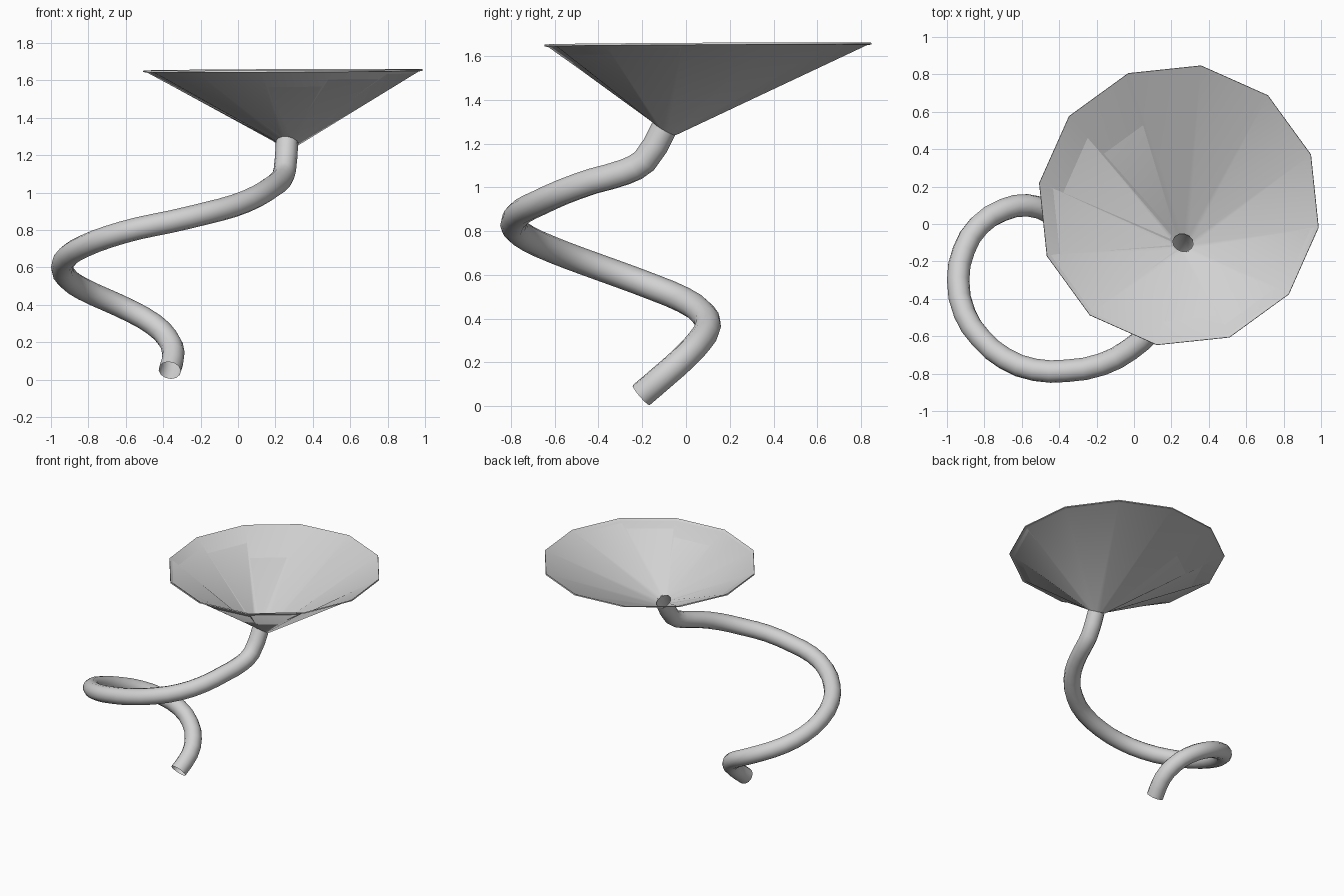
import bpy, bmesh, math
from mathutils import Vector

cube = bpy.data.objects.get("Cube")
if cube:
    bpy.data.objects.remove(cube, do_unlink=True)

grey = bpy.data.materials.new("light grey")
grey.use_nodes = True
colour = (0.64, 0.64, 0.64, 1)
grey.diffuse_color = colour
grey.node_tree.nodes["Principled BSDF"].inputs["Base Color"].default_value = colour

SIDES = 12
TUBE_RADIUS = 0.06

# Centre line of the spiral tube, from its open foot up to the funnel neck
path = [Vector(p) for p in (
    (-0.365, -0.205, 0.05), (-0.345, -0.10, 0.14), (-0.375, -0.01, 0.22),
    (-0.45, 0.06, 0.295), (-0.57, 0.10, 0.365), (-0.70, 0.075, 0.425),
    (-0.83, -0.01, 0.485), (-0.91, -0.14, 0.54), (-0.94, -0.30, 0.60),
    (-0.905, -0.48, 0.665), (-0.82, -0.61, 0.715), (-0.69, -0.72, 0.765),
    (-0.53, -0.78, 0.81), (-0.36, -0.785, 0.845), (-0.17, -0.75, 0.89),
    (-0.02, -0.67, 0.93), (0.10, -0.56, 0.98), (0.18, -0.42, 1.03),
    (0.23, -0.28, 1.07), (0.25, -0.19, 1.12), (0.262, -0.10, 1.27))]


def finish(obj):
    bpy.ops.object.select_all(action='DESELECT')
    obj.select_set(True)
    bpy.context.view_layer.objects.active = obj
    if obj.type == 'CURVE':
        bpy.ops.object.convert(target='MESH')
        obj = bpy.context.object
    bpy.ops.object.shade_smooth_by_angle(angle=math.radians(35))


# Spiral tube, hollow and open at both ends
curve = bpy.data.curves.new("spiral_tube", 'CURVE')
curve.dimensions = '3D'
curve.resolution_u = 2
curve.bevel_depth = TUBE_RADIUS
curve.bevel_resolution = SIDES // 2 - 2
curve.use_fill_caps = False
spline = curve.splines.new('BEZIER')
spline.bezier_points.add(len(path) - 1)
for point, co in zip(spline.bezier_points, path):
    point.co = co
    point.handle_left_type = point.handle_right_type = 'AUTO'
curve.materials.append(grey)
tube = bpy.data.objects.new("spiral_tube", curve)
bpy.context.collection.objects.link(tube)
finish(tube)

# Funnel: off-centre thin cone between the tilted neck and the level rim
neck = path[-1]
tilt = Vector((0.02, 0.07, 0.12)).to_track_quat('Z', 'Y').to_euler()
neck_turn = Vector((0, 0, 1)).rotation_difference(Vector((0.02, 0.07, 0.12)))
rim = Vector((0.24, 0.10, 1.657))
bm = bmesh.new()


def ring(centre, radius, turn=None):
    verts = []
    for i in range(SIDES):
        a = math.radians(-9) + math.tau * i / SIDES
        offset = Vector((math.cos(a), math.sin(a), 0)) * radius
        if turn:
            offset.rotate(turn)
        else:
            offset.z = (offset.x + offset.y) * 0.005
        verts.append(bm.verts.new(centre + offset))
    return verts


down = Vector((0, 0, -1))
rings = [ring(neck, 0.055, neck_turn),            # inside of the neck
         ring(rim, 0.755),                        # inner rim edge
         ring(rim + down * 0.009, 0.757),         # outer lip edge
         ring(rim + down * 0.012, 0.735),         # underside of the lip
         ring(neck, TUBE_RADIUS + 0.002, neck_turn)]
for low, high in zip(rings, rings[1:] + rings[:1]):
    for i in range(SIDES):
        j = (i + 1) % SIDES
        bm.faces.new((low[i], low[j], high[j], high[i]))
bmesh.ops.recalc_face_normals(bm, faces=bm.faces)

mesh = bpy.data.meshes.new("funnel")
bm.to_mesh(mesh)
bm.free()
mesh.materials.append(grey)
funnel = bpy.data.objects.new("funnel", mesh)
bpy.context.collection.objects.link(funnel)
finish(funnel)
